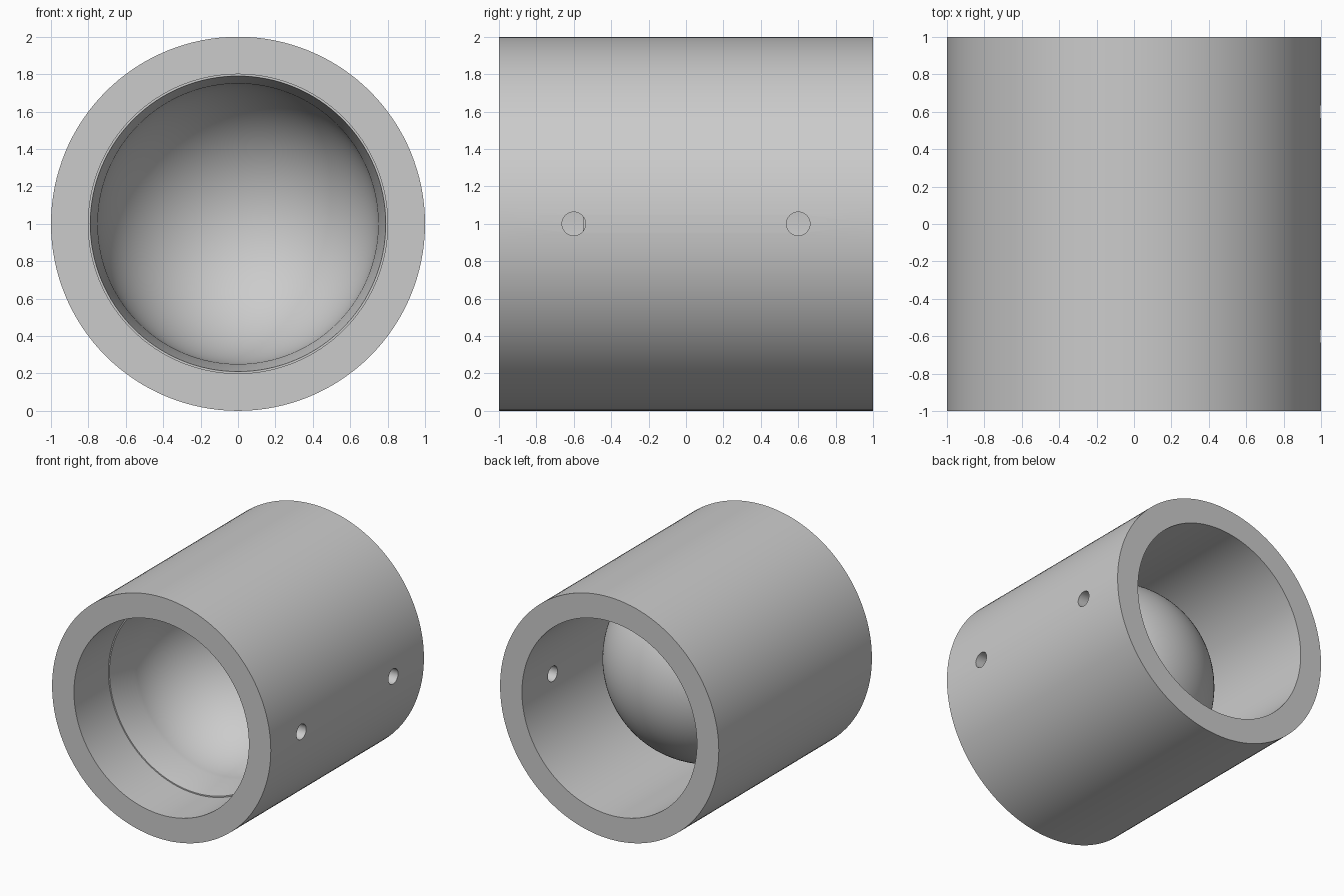
import bpy, bmesh, math
from mathutils import Matrix, Vector

if "Cube" in bpy.data.objects:
    bpy.data.objects.remove(bpy.data.objects["Cube"])

SEGMENTS = 128
CENTRE = Vector((0, 0, 1))
BOWL_Y = -0.3      # centre of the dome along the tube
RIM_Y = -0.55      # open rim of the bowl

grey = bpy.data.materials.new("plain_grey")
grey.use_nodes = True
grey.diffuse_color = (0.6, 0.6, 0.6, 1)
grey.node_tree.nodes["Principled BSDF"].inputs["Base Color"].default_value = (0.6, 0.6, 0.6, 1)


def add_object(name, bm):
    bmesh.ops.recalc_face_normals(bm, faces=bm.faces)
    mesh = bpy.data.meshes.new(name)
    bm.to_mesh(mesh)
    bm.free()
    mesh.materials.append(grey)
    obj = bpy.data.objects.new(name, mesh)
    bpy.context.collection.objects.link(obj)
    return obj


def revolve(name, profile, closed):
    """Spin (radius, y) points around the tube's axis."""
    bm = bmesh.new()
    verts = [bm.verts.new((r, y, CENTRE.z)) for r, y in profile]
    pairs = list(zip(verts, verts[1:]))
    if closed:
        pairs.append((verts[-1], verts[0]))
    edges = [bm.edges.new(p) for p in pairs]
    bmesh.ops.spin(bm, geom=verts + edges, cent=CENTRE, axis=(0, 1, 0),
                   angle=math.tau, steps=SEGMENTS)
    bmesh.ops.remove_doubles(bm, verts=bm.verts, dist=0.0001)
    return add_object(name, bm)


def dome(radius, steps=32):
    """Quarter arc from the dome's equator to its tip."""
    angles = [i / steps * math.pi / 2 for i in range(steps + 1)]
    return [(max(radius * math.cos(a), 0), BOWL_Y + radius * math.sin(a)) for a in angles]


def smooth(obj):
    bpy.ops.object.select_all(action="DESELECT")
    obj.select_set(True)
    bpy.context.view_layer.objects.active = obj
    bpy.ops.object.shade_smooth_by_angle(angle=math.radians(30))


# Outer tube
tube = revolve("tube", [(1, -1), (1, 1), (0.8, 1), (0.8, -1)], True)

# Two screw holes through one side of the tube
bm = bmesh.new()
for y in (-0.6, 0.6):
    place = Matrix.Translation((0.9, y, CENTRE.z)) @ Matrix.Rotation(math.pi / 2, 4, "Y")
    bmesh.ops.create_cone(bm, cap_ends=True, segments=32, radius1=0.063,
                          radius2=0.063, depth=0.4, matrix=place)
cutter = add_object("hole_cutter", bm)
cutter.hide_render = True
cut = tube.modifiers.new("holes", "BOOLEAN")
cut.operation = "DIFFERENCE"
cut.solver = "EXACT"
cut.object = cutter
bpy.context.view_layer.objects.active = tube
bpy.ops.object.modifier_apply(modifier=cut.name)
bpy.data.objects.remove(cutter)
smooth(tube)

# Domed bowl inside: tapered mouth, round inner floor, round outer back
inner = [(0.79, RIM_Y)] + dome(0.75)
outer = dome(0.798)[::-1] + [(0.798, RIM_Y)]
bowl = revolve("bowl", inner + outer, False)

# Thin flat lip closing the bowl against the tube
lip = revolve("bowl_lip", [(0.79, RIM_Y), (0.8, RIM_Y), (0.8, RIM_Y + 0.02), (0.79, RIM_Y + 0.02)], True)
for part in (bowl, lip):
    smooth(part)
